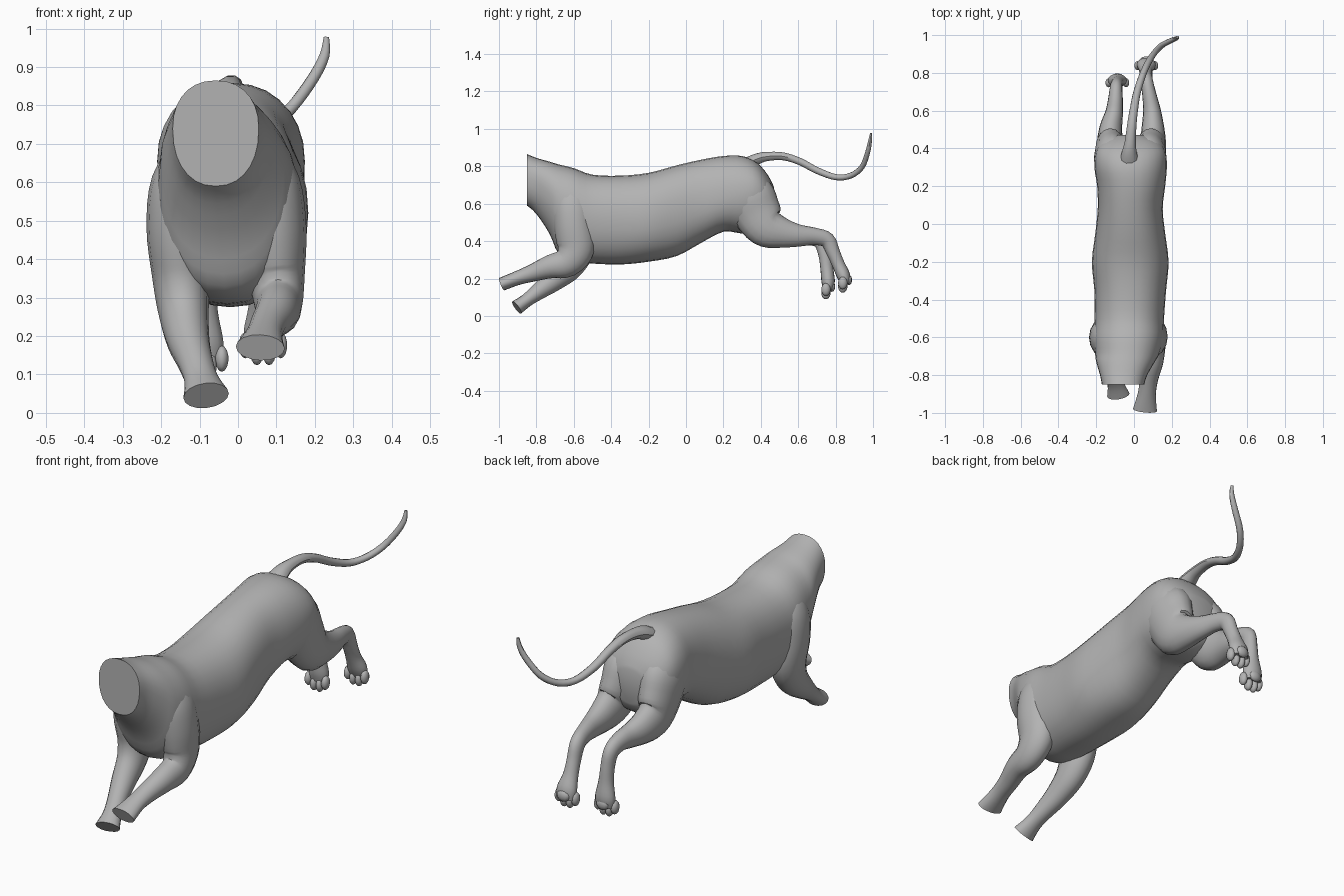
import bpy, bmesh, math
from mathutils import Vector, Matrix

cube = bpy.data.objects.get("Cube")
if cube:
    bpy.data.objects.remove(cube, do_unlink=True)

grey = bpy.data.materials.new("warm_grey")
grey.use_nodes = True
COLOR = (0.45, 0.45, 0.45, 1)
grey.diffuse_color = COLOR
grey.node_tree.nodes["Principled BSDF"].inputs["Base Color"].default_value = COLOR


def spline(rows, steps):
    """Catmull-Rom interpolation of rows of numbers."""
    out = []
    for i in range(len(rows) - 1):
        p = [rows[max(0, min(len(rows) - 1, i + k))] for k in (-1, 0, 1, 2)]
        for s in range(steps):
            t = s / steps
            out.append([0.5 * (2 * b + (c - a) * t + (2 * a - 5 * b + 4 * c - d) * t * t
                               + (3 * b - a - 3 * c + d) * t ** 3) for a, b, c, d in zip(*p)])
    out.append(list(rows[-1]))
    return out


def finish(name, bm, angle=40):
    bmesh.ops.recalc_face_normals(bm, faces=bm.faces)
    mesh = bpy.data.meshes.new(name)
    bm.to_mesh(mesh)
    bm.free()
    mesh.materials.append(grey)
    obj = bpy.data.objects.new(name, mesh)
    bpy.context.collection.objects.link(obj)
    bpy.ops.object.select_all(action='DESELECT')
    obj.select_set(True)
    bpy.context.view_layer.objects.active = obj
    bpy.ops.object.shade_smooth_by_angle(angle=math.radians(angle))
    return obj


def skin(name, rings):
    """Bridge closed rings of points and cap both ends flat."""
    bm = bmesh.new()
    loops = [[bm.verts.new(p) for p in ring] for ring in rings]
    n = len(loops[0])
    for a, b in zip(loops, loops[1:]):
        for i in range(n):
            j = (i + 1) % n
            bm.faces.new((a[i], a[j], b[j], b[i]))
    bm.faces.new(loops[0])
    bm.faces.new(loops[-1])
    return finish(name, bm)


def limb(name, rows, sides=16, steps=4):
    """Tube through rows of (x, y, z, half width, half depth)."""
    pts = spline(rows, steps)
    rings = []
    for i, (x, y, z, w, d) in enumerate(pts):
        t = (Vector(pts[min(i + 1, len(pts) - 1)][:3]) - Vector(pts[max(i - 1, 0)][:3])).normalized()
        u = (Vector((1, 0, 0)) - t * t.x).normalized()
        v = t.cross(u)
        rings.append([Vector((x, y, z)) + u * w * math.cos(a) + v * d * math.sin(a)
                      for a in (2 * math.pi * k / sides for k in range(sides))])
    return skin(name, rings)


def power(s, e):
    return math.copysign(abs(s) ** e, s)


# Torso with cut neck: y, top z, widest z, bottom z, centre x, half width
torso = [
    (-0.85, .865, .74, .59, -.058, .112), (-0.80, .845, .72, .545, -.055, .125),
    (-0.73, .825, .66, .44, -.045, .155), (-0.68, .81, .60, .33, -.035, .172),
    (-0.60, .79, .56, .29, -.03, .186), (-0.50, .755, .53, .28, -.025, .184),
    (-0.35, .75, .52, .275, -.02, .19), (-0.20, .765, .52, .29, -.02, .203),
    (-0.05, .805, .56, .32, -.02, .185), (0.08, .835, .60, .39, -.02, .172),
    (0.20, .855, .63, .45, -.015, .18), (0.30, .855, .65, .44, -.018, .192),
    (0.38, .82, .66, .44, -.018, .185), (0.44, .75, .63, .47, -.018, .15),
    (0.47, .69, .61, .52, -.018, .08)]
rings = []
for y, top, mid, bottom, cx, hw in spline(torso, 3):
    ring = []
    for k in range(28):
        a = 2 * math.pi * k / 28
        c, s = power(math.cos(a), .9), power(math.sin(a), .9)
        z = mid + s * ((top - mid) if s > 0 else (mid - bottom))
        ring.append((cx + hw * c, y, z))
    rings.append(ring)
skin("torso", rings)

# Front legs, ending in flat cuts above the paws
limb("left_front_leg", [
    (.05, -.63, .70, .05, .06), (.08, -.61, .60, .08, .10), (.092, -.60, .48, .086, .105),
    (.10, -.59, .36, .074, .10), (.105, -.64, .285, .063, .08), (.10, -.73, .262, .055, .062),
    (.08, -.82, .23, .048, .047), (.068, -.90, .203, .048, .038), (.058, -.985, .17, .064, .036)])
limb("right_front_leg", [
    (-.11, -.63, .70, .05, .06), (-.145, -.61, .60, .08, .10), (-.152, -.60, .48, .086, .105),
    (-.148, -.59, .36, .076, .10), (-.142, -.63, .265, .066, .08), (-.13, -.71, .19, .056, .06),
    (-.11, -.79, .13, .046, .045), (-.095, -.85, .085, .045, .036), (-.083, -.905, .045, .06, .04)])

# Hind legs: haunch, shank, hock and dangling foot
limb("left_hind_leg", [
    (.06, .27, .76, .06, .07), (.075, .33, .65, .095, .135), (.085, .38, .55, .085, .13),
    (.10, .43, .475, .07, .11), (.10, .51, .445, .06, .083), (.095, .60, .43, .047, .06),
    (.08, .69, .425, .037, .046), (.068, .755, .405, .033, .042), (.065, .787, .34, .032, .036),
    (.063, .815, .275, .036, .034), (.065, .842, .215, .05, .036), (.065, .853, .17, .045, .025)])
limb("right_hind_leg", [
    (-.09, .27, .76, .06, .07), (-.113, .33, .65, .095, .135), (-.123, .38, .55, .085, .13),
    (-.128, .43, .475, .07, .11), (-.122, .51, .445, .06, .083), (-.105, .59, .43, .047, .06),
    (-.098, .66, .425, .039, .047), (-.095, .72, .40, .033, .042), (-.09, .742, .335, .032, .036),
    (-.088, .752, .26, .036, .034), (-.088, .76, .185, .05, .036), (-.088, .76, .14, .045, .025)])


# Toes and sole pad of each hind paw
def paw(name, cx, cy, cz):
    bm = bmesh.new()

    def blob(x, y, z, size):
        m = Matrix.Translation((cx + x, cy + y, cz + z)) @ Matrix.Diagonal((*size, 1))
        bmesh.ops.create_uvsphere(bm, u_segments=10, v_segments=7, radius=1, matrix=m)
    for x, dz in ((-.046, .014), (-.016, -.004), (.016, -.004), (.046, .014)):
        blob(x, -.012, dz, (.018, .025, .034))
    blob(0, .02, .03, (.034, .018, .028))
    finish(name, bm, 60)


paw("left_hind_paw", .065, .85, .162)
paw("right_hind_paw", -.088, .76, .127)

# Tail sweeping back, up and to the left
limb("tail", [
    (-.025, .30, .80, .06, .035), (-.025, .37, .835, .042, .032), (-.02, .43, .852, .03, .026),
    (-.012, .52, .853, .025, .022), (0, .61, .825, .022, .02), (.017, .70, .778, .02, .019),
    (.05, .80, .742, .018, .017), (.09, .88, .75, .017, .016), (.14, .94, .795, .016, .015),
    (.195, .97, .87, .015, .014), (.225, .983, .93, .013, .011), (.23, .99, .978, .007, .006)],
    sides=10)
